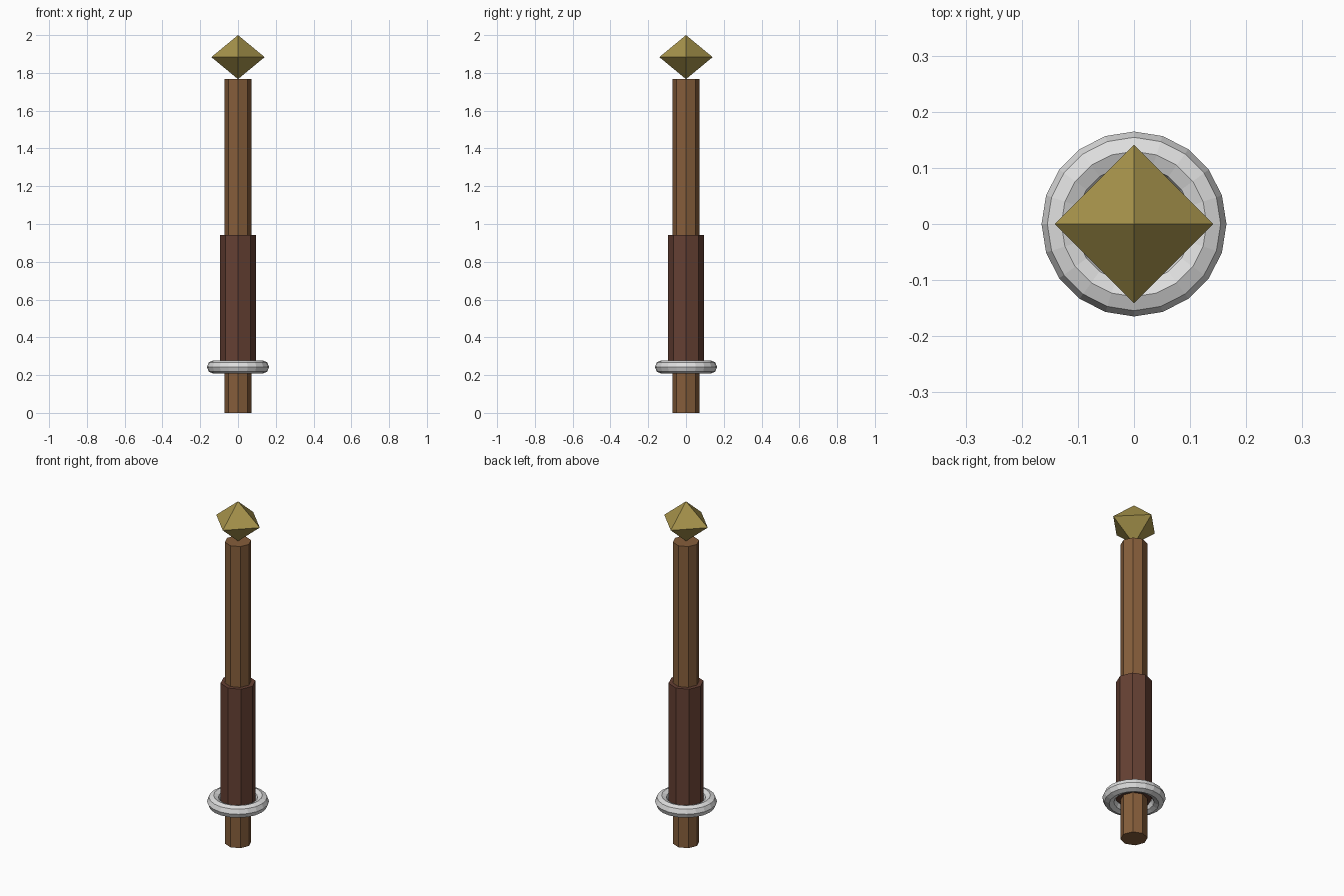
import bpy, math

if "Cube" in bpy.data.objects:
    bpy.data.objects.remove(bpy.data.objects["Cube"])


def mat(name, rgb):
    m = bpy.data.materials.new(name)
    lin = [(c / 255 / 12.92) if c < 10 else ((c / 255 + 0.055) / 1.055) ** 2.4 for c in rgb]
    m.diffuse_color = (*lin, 1)
    m.use_nodes = True
    m.node_tree.nodes["Principled BSDF"].inputs["Base Color"].default_value = m.diffuse_color
    return m


wood = mat("wood", (134, 94, 59))
leather = mat("dark_leather", (101, 64, 51))
silver = mat("silver", (222, 222, 222))
brass = mat("brass", (166, 147, 75))


def finish(name, material):
    ob = bpy.context.object
    ob.name = name
    ob.data.materials.append(material)
    return ob


def rod(name, radius, z0, z1, material):
    bpy.ops.mesh.primitive_cylinder_add(vertices=8, radius=radius, depth=z1 - z0,
                                        location=(0, 0, (z0 + z1) / 2))
    return finish(name, material)


# Octagonal shaft and the thicker grip around it
rod("shaft", 0.0707, 0, 1.767, wood)
rod("grip", 0.0943, 0.236, 0.942, leather)

# Guard ring
bpy.ops.mesh.primitive_torus_add(major_radius=0.1295, minor_radius=0.0353,
                                 major_segments=20, minor_segments=8,
                                 location=(0, 0, 0.243))
finish("guard_ring", silver)

# Eight-sided gem tip: two four-sided pyramids base to base, corners on the axes
R, H, ZC = 0.141, 0.1165, 1.8835
verts = [(R * math.cos(i * math.pi / 2), R * math.sin(i * math.pi / 2), ZC) for i in range(4)]
verts += [(0, 0, ZC + H), (0, 0, ZC - H)]
faces = []
for i in range(4):
    j = (i + 1) % 4
    faces += [(i, j, 4), (j, i, 5)]
mesh = bpy.data.meshes.new("gem_tip")
mesh.from_pydata(verts, [], faces)
gem = bpy.data.objects.new("gem_tip", mesh)
bpy.context.collection.objects.link(gem)
mesh.materials.append(brass)
